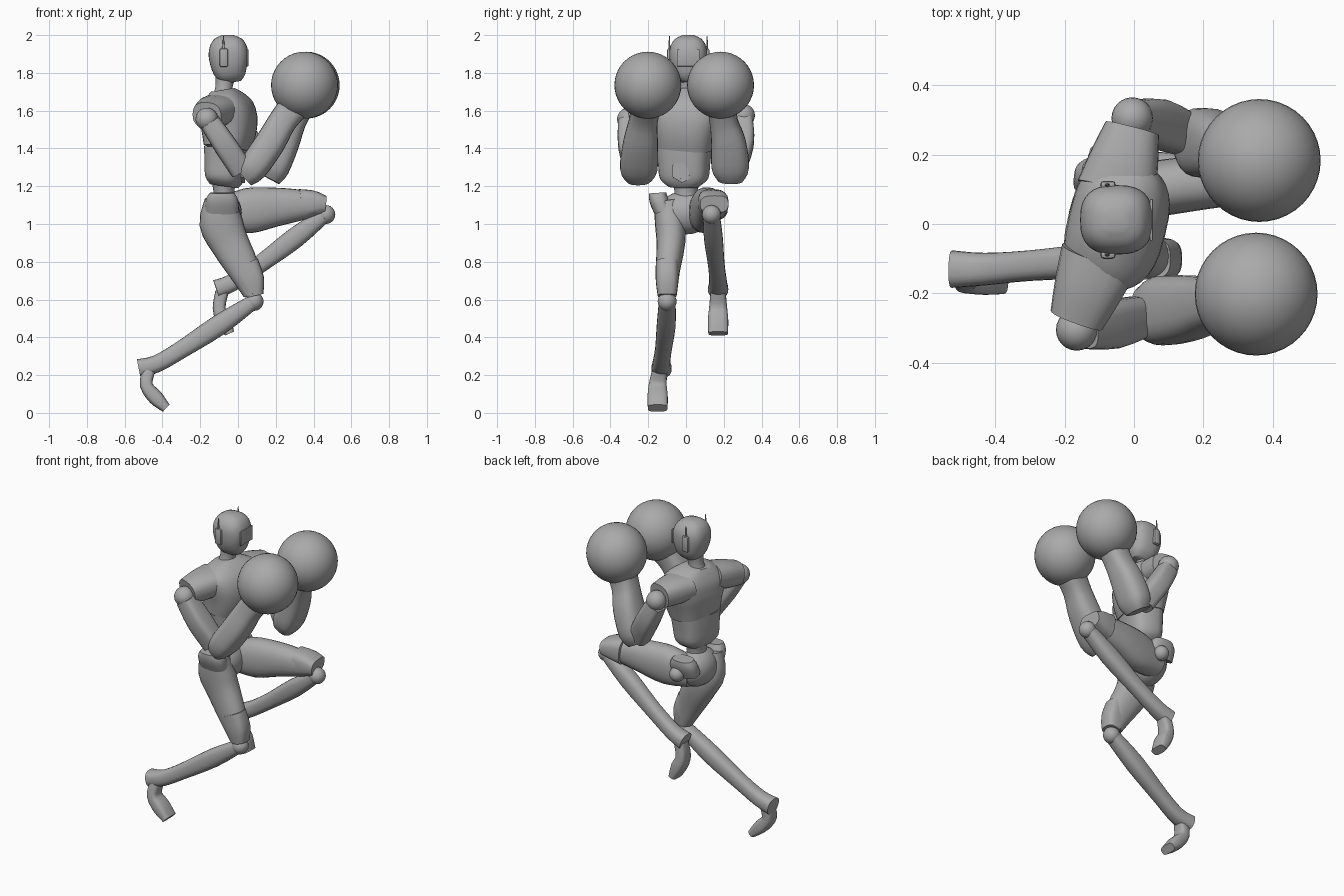
import bpy
import bmesh
import math
from mathutils import Vector, Matrix

cube = bpy.data.objects.get("Cube")
if cube:
    bpy.data.objects.remove(cube, do_unlink=True)

grey = bpy.data.materials.new("plain_grey")
grey.use_nodes = True
grey.diffuse_color = (0.4, 0.4, 0.4, 1)
grey.node_tree.nodes["Principled BSDF"].inputs["Base Color"].default_value = grey.diffuse_color


def finish(name, bm, sharp=40):
    """Turn a bmesh into a smooth shaded object."""
    bmesh.ops.recalc_face_normals(bm, faces=bm.faces)
    mesh = bpy.data.meshes.new(name)
    bm.to_mesh(mesh)
    bm.free()
    mesh.materials.append(grey)
    mesh.shade_smooth()
    mesh.set_sharp_from_angle(angle=math.radians(sharp))
    obj = bpy.data.objects.new(name, mesh)
    bpy.context.collection.objects.link(obj)
    return obj


def blend(a, b, c, d, t):
    """Smooth curve through b and c."""
    return b + (c - a) * (t / 2) + (a - b * 2.5 + c * 2 - d / 2) * t**2 + ((b - c) * 1.5 + (d - a) / 2) * t**3


def loft(name, sections, side=(0, 1, 0), power=2.0, count=24, steps=3):
    """Skin superellipse rings; each section is x, y, z, half width, half depth."""
    rows = [Vector(s) for s in sections]
    padded = [rows[0]] + rows + [rows[-1]]
    fine = [blend(*padded[i:i + 4], k / steps)
            for i in range(len(rows) - 1) for k in range(steps)] + [rows[-1]]
    centres = [Vector(r[:3]) for r in fine]
    bm = bmesh.new()
    rings = []
    for i, row in enumerate(fine):
        along = (centres[min(i + 1, len(fine) - 1)] - centres[max(i - 1, 0)]).normalized()
        across = Vector(side)
        across = (across - along * across.dot(along)).normalized()
        deep = along.cross(across)
        ring = []
        for k in range(count):
            angle = math.tau * k / count
            c, s = math.cos(angle), math.sin(angle)
            u = math.copysign(abs(c) ** (2 / power), c) * row[3]
            v = math.copysign(abs(s) ** (2 / power), s) * row[4]
            ring.append(bm.verts.new(centres[i] + across * u + deep * v))
        rings.append(ring)
    for low, high in zip(rings, rings[1:]):
        for k in range(count):
            n = (k + 1) % count
            bm.faces.new((low[k], low[n], high[n], high[k]))
    bm.faces.new(rings[0])
    bm.faces.new(rings[-1])
    return finish(name, bm)


def ball(name, centre, size, segments=24):
    bm = bmesh.new()
    bmesh.ops.create_uvsphere(bm, u_segments=segments, v_segments=segments // 2, radius=1)
    scale = Vector(size) if isinstance(size, tuple) else Vector((size,) * 3)
    bmesh.ops.transform(bm, matrix=Matrix.LocRotScale(Vector(centre), None, scale), verts=bm.verts)
    return finish(name, bm)


def box(name, centre, size, bevel):
    bm = bmesh.new()
    bmesh.ops.create_cube(bm, size=1)
    bmesh.ops.transform(bm, matrix=Matrix.LocRotScale(Vector(centre), None, Vector(size)), verts=bm.verts)
    bmesh.ops.bevel(bm, geom=bm.edges[:], offset=bevel, segments=2, affect="EDGES", profile=0.5)
    return finish(name, bm)


def limb(name, path, sizes, **options):
    """Pair a path with shared cross-section sizes."""
    return loft(name, [(*p, *s) for p, s in zip(path, sizes)], **options)


# Head, neck, visor and ear pieces
loft("head", [(-.03, .012, 1.75, .035, .045), (-.035, .012, 1.78, .07, .075),
              (-.045, .012, 1.83, .092, .095), (-.05, .012, 1.89, .1, .105),
              (-.052, .012, 1.94, .095, .098), (-.053, .012, 1.98, .07, .073),
              (-.053, .012, 2.0, .03, .03)], power=2.6, count=32)
loft("neck", [(-.08, 0, 1.66, .06, .06), (-.075, .005, 1.72, .045, .045),
              (-.065, .01, 1.79, .05, .055)])
box("visor", (.05, .012, 1.88), (.009, .12, .09), .003)
for name, sign in (("right", -1), ("left", 1)):
    y = .012 + sign * .1
    box(name + "_ear_disc", (-.075, y, 1.88), (.045, .025, .1), .011)
    loft(name + "_antenna", [(-.077, y, 1.92, .006, .008), (-.077, y, 1.995, .002, .002)], steps=1, count=8)

# Torso, turned so the right shoulder is drawn back
turn = Matrix.Rotation(math.radians(-14), 3, "Z")
side = turn @ Vector((0, 1, 0))
loft("chest", [(-.06, -.01, 1.4, .15, .115), (-.05, -.005, 1.48, .165, .135),
               (-.05, 0, 1.56, .185, .142), (-.065, 0, 1.63, .19, .125),
               (-.075, 0, 1.68, .14, .09), (-.08, 0, 1.71, .07, .06)],
     side=side, power=2.8, count=32)
loft("abdomen", [(-.075, -.01, 1.2, .08, .07), (-.07, -.01, 1.24, .125, .095),
                 (-.065, -.01, 1.32, .135, .105), (-.06, -.01, 1.405, .145, .11)],
     side=side, power=3)
loft("waist", [(-.08, 0, 1.08, .09, .08), (-.075, 0, 1.15, .06, .055), (-.075, 0, 1.23, .075, .065)])

# Six-sided belly buckle
for name, reach, size in (("buckle_rim", .036, .062), ("buckle_centre", .043, .045)):
    loft(name, [(reach - .04, -.02, 1.28, size, size), (reach, -.02, 1.28, size, size * .95)],
         side=(0, 0, 1), count=6, steps=1)

# Arms and boxing gloves: right then left
arms = {
    "right": (-1, (-.165, -.305, 1.555),
              [(-.15, -.305, 1.54), (-.07, -.29, 1.42), (.02, -.265, 1.285)],
              [(.03, -.25, 1.25), (.08, -.25, 1.3), (.17, -.24, 1.43), (.24, -.225, 1.55), (.32, -.205, 1.65)],
              (.352, -.202, 1.735)),
    "left": (1, (-.005, .305, 1.575),
             [(.0, .3, 1.55), (.065, .29, 1.43), (.15, .255, 1.285)],
             [(.165, .235, 1.24), (.195, .235, 1.3), (.245, .225, 1.43), (.285, .2, 1.54), (.33, .187, 1.65)],
             (.361, .183, 1.735)),
}
forearm_sizes = [(.07, .06), (.1, .078), (.092, .08), (.075, .075), (.08, .085)]
for name, (sign, shoulder, upper, lower, fist) in arms.items():
    root = turn @ Vector((0, sign * .1, 0)) + Vector((-.075, 0, 1.61))
    tip = Vector(shoulder) + Vector((0, -sign * .03, .02))
    limb(name + "_sleeve", [root, (root + tip) / 2, tip],
         [(.115, .075), (.1, .08), (.08, .07)], side=(1, 0, 0), power=2.5)
    ball(name + "_shoulder_ball", shoulder, .06)
    limb(name + "_upper_arm", upper, [(.055, .055), (.07, .062), (.058, .062)], power=3.5)
    limb(name + "_forearm", lower, forearm_sizes, power=2.8)
    ball(name + "_glove", fist, .177, 40)

# Pelvis and hip caps
ball("pelvis", (-.085, 0, 1.06), (.105, .15, .115))
for name, sign in (("right", -1), ("left", 1)):
    loft(name + "_hip_flare", [(-.085, sign * .12, 1.07, .05, .09), (-.085, sign * .145, 1.13, .05, .085),
                               (-.085, sign * .15, 1.165, .045, .065)], power=2.6)
ball("left_hip_ball", (-.06, .175, 1.07), .045)

# Legs: right trails behind, left is raised with a folded knee
loft("right_thigh", [(-.09, -.1, 1.13, .07, .085), (-.09, -.085, 1.01, .08, .115),
                     (-.045, -.08, .9, .076, .103), (.03, -.095, .76, .064, .085),
                     (.08, -.1, .63, .052, .052)], power=2.3)
loft("right_knee_guard", [(.035, -.1, .79, .06, .075), (.07, -.1, .7, .06, .07),
                          (.09, -.1, .62, .05, .045)], power=3)
loft("left_thigh", [(-.1, .08, 1.05, .07, .085), (.05, .1, 1.07, .08, .12),
                    (.2, .12, 1.09, .078, .103), (.34, .13, 1.1, .07, .08),
                    (.455, .14, 1.1, .065, .05)], power=2.3)
loft("left_knee_guard", [(.33, .14, 1.105, .078, .08), (.4, .145, 1.11, .08, .067),
                         (.46, .15, 1.105, .075, .045)], power=3)
legs = {
    "right": ((.085, -.1, .59),
              [(.07, -.1, .58), (-.1, -.105, .465), (-.3, -.12, .335), (-.43, -.13, .26), (-.525, -.13, .235)],
              [(-.475, -.14, .22), (-.485, -.15, .145), (-.435, -.15, .08), (-.38, -.15, .025)]),
    "left": ((.465, .135, 1.05),
             [(.45, .135, 1.04), (.3, .145, .925), (.12, .16, .79), (-.03, .17, .69), (-.115, .17, .655)],
             [(-.085, .17, .64), (-.1, .17, .555), (-.075, .17, .49), (-.045, .17, .42)]),
}
shin_sizes = [(.045, .04), (.05, .055), (.044, .047), (.047, .046), (.054, .05)]
foot_sizes = [(.04, .035), (.048, .034), (.054, .04), (.052, .026)]
for name, (knee, shin, foot) in legs.items():
    ball(name + "_knee_ball", knee, .05)
    limb(name + "_shin", shin, shin_sizes, power=2.5)
    limb(name + "_foot", foot, foot_sizes, power=3.2)
